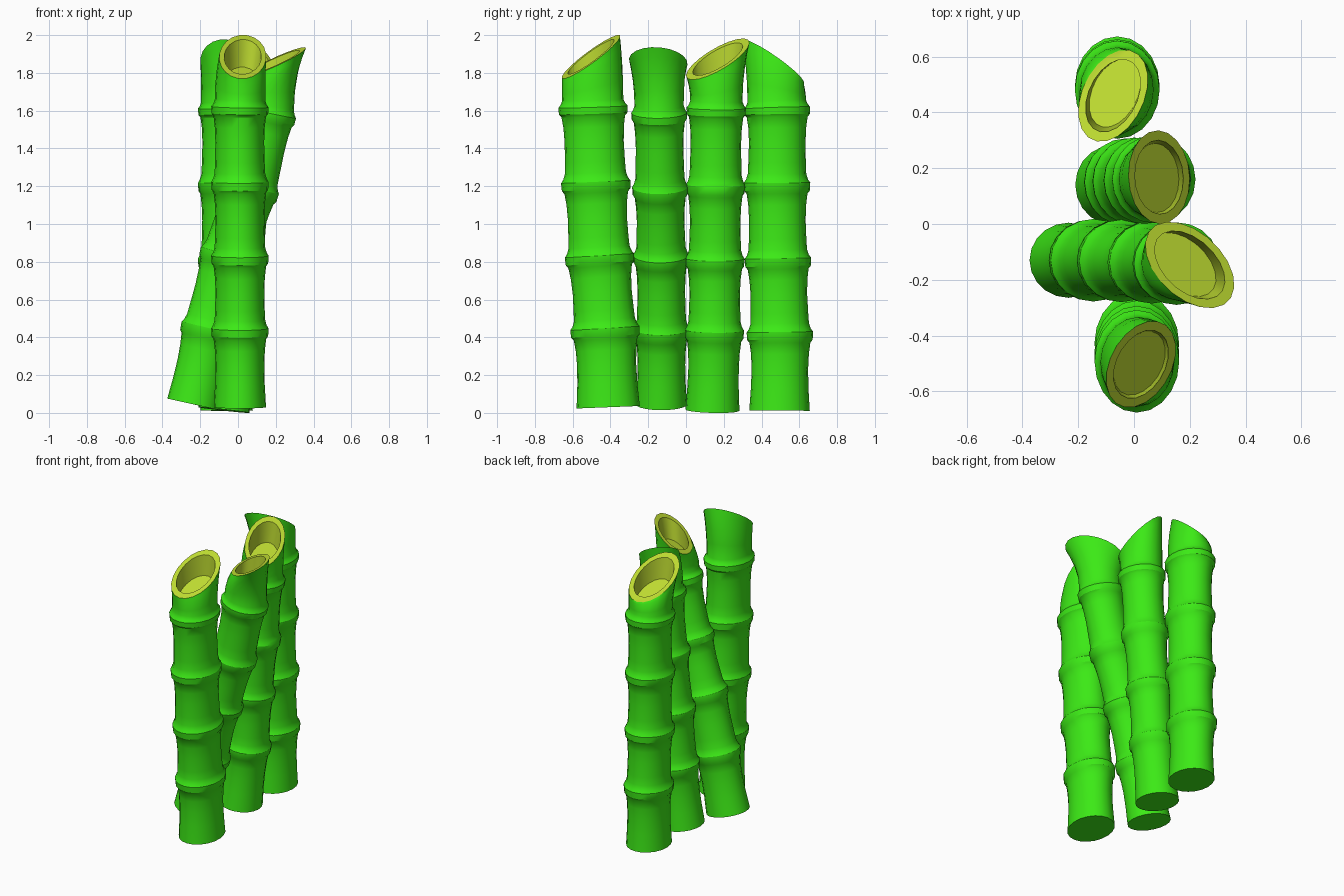
import bpy, bmesh, math
from mathutils import Vector

if "Cube" in bpy.data.objects:
    bpy.data.objects.remove(bpy.data.objects["Cube"])

SIDES = 20


def material(name, color):
    m = bpy.data.materials.new(name)
    m.diffuse_color = color
    m.use_nodes = True
    m.node_tree.nodes["Principled BSDF"].inputs["Base Color"].default_value = m.diffuse_color
    return m


green = material("bamboo_green", (0.045, 0.82, 0.008, 1))
yellow = material("cut_yellow", (0.50, 0.69, 0.03, 1))


def axis_point(nodes, s):
    """Smooth curve through the nodes, s counted in segments."""
    i = max(0, min(int(s), len(nodes) - 2))
    t = s - i
    tan = lambda k: (nodes[min(k + 1, len(nodes) - 1)] - nodes[max(k - 1, 0)]) / \
        (min(k + 1, len(nodes) - 1) - max(k - 1, 0))
    a, b = nodes[i], nodes[i + 1]
    h = t * t * (3 - 2 * t)
    return a * (1 - h) + b * h + tan(i) * (t * (1 - t) ** 2) - tan(i + 1) * (t * t * (1 - t))


def stalk(name, nodes, rx, ry, rim_c, rim_size, skew, slope):
    nodes = [Vector(n) for n in nodes]
    angles = [2 * math.pi * k / SIDES for k in range(SIDES)]

    def section(s, f):
        p = axis_point(nodes, s)
        T = (axis_point(nodes, s + 0.02) - axis_point(nodes, max(s - 0.02, 0))).normalized()
        u = (Vector((1, 0, 0)) - T * T.x).normalized()
        v = T.cross(u)
        return [p + u * (rx * f * math.cos(a)) + v * (ry * f * math.sin(a)) for a in angles]

    def rim(f, drop=0.0):
        d = math.asin(skew) / 2
        T = (nodes[-1] - nodes[-2]).normalized()
        out = []
        for a in angles:
            x = rim_size[0] * f * math.cos(a - d)
            y = rim_size[1] * f * math.sin(a + d)
            out.append(Vector(rim_c) + Vector((x, y, slope[0] * x + slope[1] * y)) - T * drop)
        return out

    # waisted segments and raised node rings
    loops = [section(0, 0.91)]
    for k in range(1, 5):
        loops += [section(k - 1 + o, f) for o, f in ((0.3, 0.865), (0.55, 0.85), (0.75, 0.87))]
        loops += [section(k + o, f) for o, f in
                  ((-0.10, 0.915), (-0.06, 0.985), (0.045, 1.0), (0.09, 0.93), (0.16, 0.88))]

    # flared slanted mouth
    low, top = loops[-1], rim(1)
    for t in (0.3, 0.6, 0.85):
        loop = []
        for a, b in zip(low, top):
            p = a.lerp(b, t)
            q = a.lerp(b, t * t)
            loop.append(Vector((q.x, q.y, p.z)))
        loops.append(loop)
    loops.append(top)
    cut_start = len(loops) - 1
    loops += [rim(0.79), rim(0.74, 0.14)]

    bm = bmesh.new()
    rings = [[bm.verts.new(p) for p in loop] for loop in loops]
    for i in range(len(rings) - 1):
        for k in range(SIDES):
            j = (k + 1) % SIDES
            f = bm.faces.new((rings[i][k], rings[i][j], rings[i + 1][j], rings[i + 1][k]))
            f.material_index = int(i >= cut_start)
    bm.faces.new(rings[0][::-1])
    bm.faces.new(rings[-1]).material_index = 1
    for f in bm.faces:
        f.smooth = True
    me = bpy.data.meshes.new(name)
    bm.to_mesh(me)
    bm.free()
    me.materials.append(green)
    me.materials.append(yellow)
    me.set_sharp_from_angle(angle=math.radians(32))
    bpy.context.collection.objects.link(bpy.data.objects.new(name, me))


# front stalk
stalk("stalk_front",
      [(0.01, -0.412, 0.03), (0.01, -0.428, 0.43), (0.01, -0.457, 0.815), (0.01, -0.477, 1.205),
       (0.01, -0.492, 1.605), (0.02, -0.50, 1.885)],
      0.152, 0.184, (0.025, -0.503, 1.885), (0.125, 0.155), 0.35, (-0.33, 0.8))
# strongly leaning stalk
stalk("stalk_leaning",
      [(-0.235, -0.13, 0.045), (-0.15, -0.13, 0.43), (-0.05, -0.132, 0.82), (0.06, -0.137, 1.18),
       (0.15, -0.142, 1.575), (0.20, -0.145, 1.86)],
      0.157, 0.148, (0.20, -0.147, 1.86), (0.16, 0.155), -0.45, (0.53, 0.18))
# middle stalk, slight lean
stalk("stalk_middle",
      [(-0.075, 0.14, 0.015), (-0.03, 0.15, 0.42), (0.0, 0.153, 0.80), (0.04, 0.156, 1.19),
       (0.07, 0.16, 1.60), (0.09, 0.165, 1.87)],
      0.15, 0.157, (0.09, 0.168, 1.873), (0.11, 0.168), -0.05, (-0.6, 0.5))
# back stalk
stalk("stalk_back",
      [(-0.06, 0.495, 0.012), (-0.06, 0.497, 0.41), (-0.06, 0.487, 0.80), (-0.06, 0.482, 1.20),
       (-0.06, 0.482, 1.60), (-0.072, 0.465, 1.86)],
      0.152, 0.176, (-0.075, 0.46, 1.86), (0.125, 0.165), 0.35, (0.33, -0.76))
